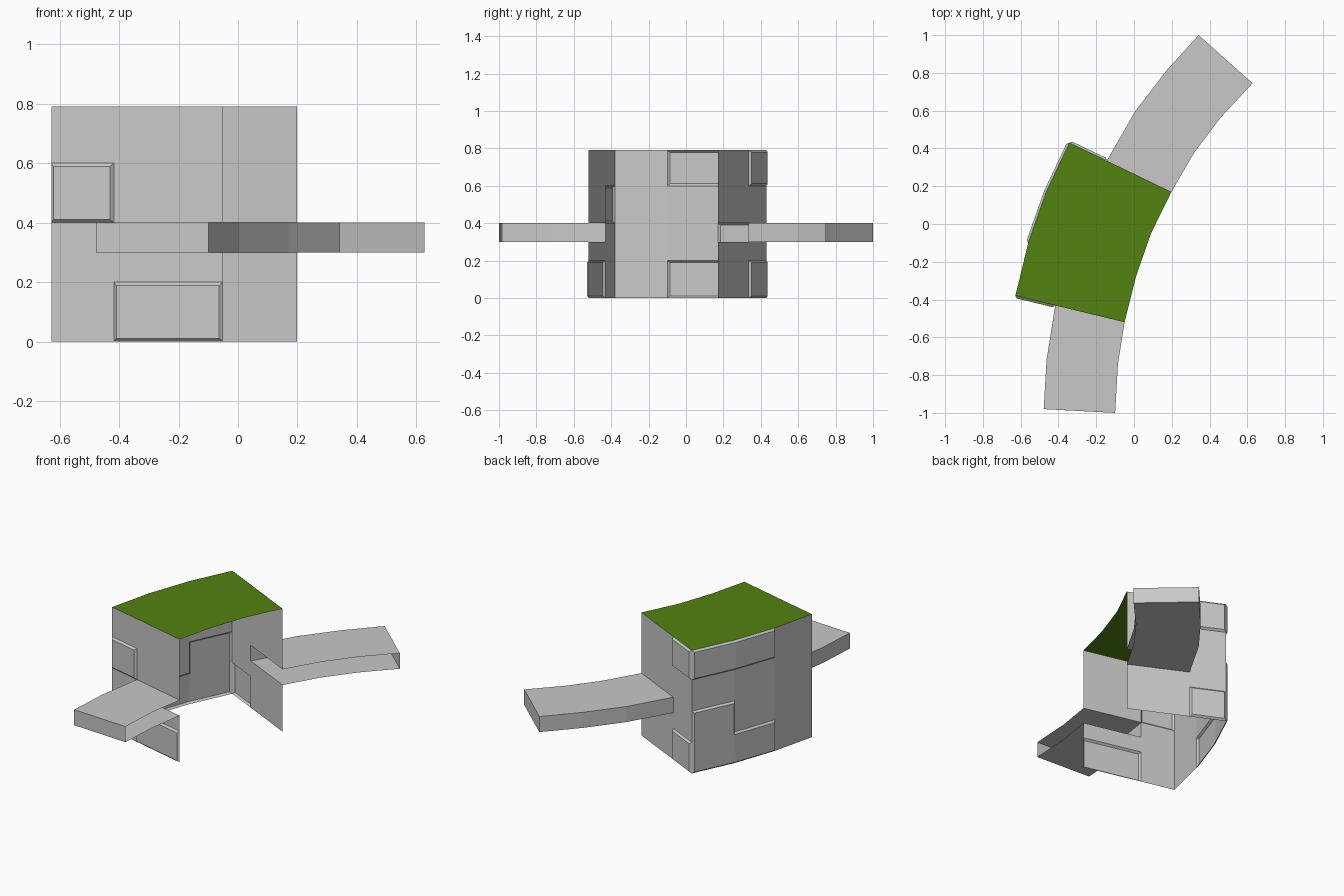
import bpy, bmesh

if "Cube" in bpy.data.objects:
    bpy.data.objects.remove(bpy.data.objects["Cube"])

# plan of the curved edges, listed front to back
ROAD_IN_FRONT = [(-.10, -1.0), (-.085, -.74), (-.05, -.52)]
ROAD_OUT_FRONT = [(-.478, -.98), (-.463, -.72), (-.417, -.431)]
ROAD_IN_BACK = [(.198, .17), (.32, .38), (.46, .565), (.628, .745)]
ROAD_OUT_BACK = [(-.144, .335), (.005, .595), (.17, .81), (.342, 1.0)]
TOWER_IN = [(-.05, -.52), (.01, -.28), (.09, -.05), (.198, .17)]
TOWER_OUT = [(-.628, -.38), (-.56, -.10), (-.465, .17), (-.342, .43)]
ROWS = [0, .2, .3, .4, .6, .79]
ROAD_Z = [.3, .4]


def material(name, rgb):
    m = bpy.data.materials.new(name)
    m.diffuse_color = (*rgb, 1)
    m.use_nodes = True
    m.node_tree.nodes["Principled BSDF"].inputs["Base Color"].default_value = m.diffuse_color
    return m


GREY = material("stone grey", (.58, .58, .58))
GREEN = material("grass green", (.085, .225, .005))


def finish(bm, name, mat):
    bmesh.ops.remove_doubles(bm, verts=bm.verts, dist=1e-4)
    me = bpy.data.meshes.new(name)
    bm.to_mesh(me)
    bm.free()
    me.materials.append(mat)
    ob = bpy.data.objects.new(name, me)
    bpy.context.collection.objects.link(ob)
    return ob


def add_wall(bm, plan, rows, holes=(), bricks=()):
    """Upright sheet; plan runs left to right seen from outside. Cells are (column, row)."""
    v = [[bm.verts.new((x, y, z)) for z in rows] for x, y in plan]
    raised = []
    for c in range(len(plan) - 1):
        for r in range(len(rows) - 1):
            if (c, r) in holes:
                continue
            f = bm.faces.new((v[c][r], v[c + 1][r], v[c + 1][r + 1], v[c][r + 1]))
            if (c, r) in bricks:
                raised.append(f)
    bm.normal_update()
    if raised:  # bevelled raised stones
        bmesh.ops.inset_region(bm, faces=raised, use_boundary=True,
                               use_even_offset=True, thickness=.011, depth=.012)


def add_deck(bm, inner, outer, z, up=True):
    """Flat strip between two plan curves."""
    a = [bm.verts.new((x, y, z)) for x, y in inner]
    b = [bm.verts.new((x, y, z)) for x, y in outer]
    for i in range(len(a) - 1):
        f = (a[i], a[i + 1], b[i + 1], b[i])
        bm.faces.new(f if up else f[::-1])


def wall(name, plan, holes, bricks):
    bm = bmesh.new()
    add_wall(bm, plan, ROWS, holes, bricks)
    finish(bm, name, GREY)


# tower walls (the inner side is open)
wall("front_wall", [TOWER_OUT[0], ROAD_OUT_FRONT[-1], TOWER_IN[0]],
     {(1, 2)}, {(0, 3), (1, 0)})
wall("back_wall", [TOWER_IN[-1], ROAD_OUT_BACK[0], TOWER_OUT[-1]],
     {(0, 2)}, {(1, 0), (1, 4)})
wall("outer_wall", TOWER_OUT[::-1], set(),
     {(0, 0), (0, 1), (0, 2), (1, 0), (0, 4), (1, 4)})

# tower roof
bm = bmesh.new()
add_deck(bm, TOWER_IN, TOWER_OUT, ROWS[-1])
finish(bm, "roof", GREEN)

# road arms: top, underside, outer side and end cap
for name, inner, outer, cap in (
        ("front_road", ROAD_IN_FRONT, ROAD_OUT_FRONT, [ROAD_OUT_FRONT[0], ROAD_IN_FRONT[0]]),
        ("back_road", ROAD_IN_BACK, ROAD_OUT_BACK, [ROAD_IN_BACK[-1], ROAD_OUT_BACK[-1]])):
    bm = bmesh.new()
    add_deck(bm, inner, outer, ROAD_Z[1])
    add_deck(bm, inner, outer, ROAD_Z[0], up=False)
    add_wall(bm, outer[::-1], ROAD_Z)
    add_wall(bm, cap, ROAD_Z)
    finish(bm, name, GREY)
